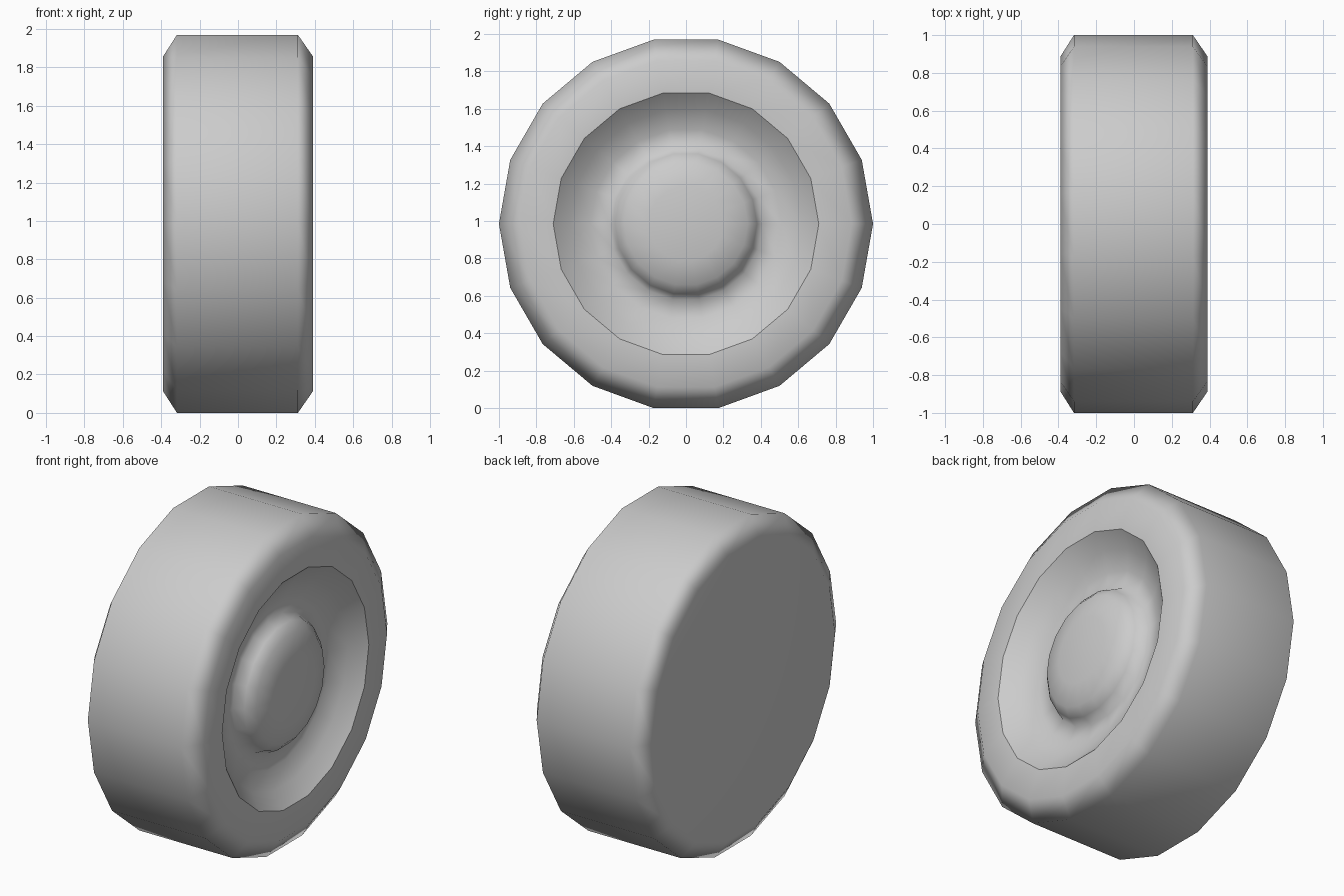
import bpy
import bmesh
from math import cos, sin, tau, pi

cube = bpy.data.objects.get("Cube")
if cube:
    bpy.data.objects.remove(cube, do_unlink=True)

SIDES = 18
CENTRE_Z = cos(pi / SIDES)  # wheel rests on a flat facet

grey = bpy.data.materials.new("plain_grey")
grey.use_nodes = True
colour = (0.6, 0.6, 0.6, 1)
grey.diffuse_color = colour
grey.node_tree.nodes["Principled BSDF"].inputs["Base Color"].default_value = colour


def lathe(name, profile):
    """Turn (x, radius) points around the wheel's axle."""
    bm = bmesh.new()
    rings = []
    for x, r in profile:
        if r == 0:
            rings.append([bm.verts.new((x, 0, 0))] * SIDES)
        else:
            angles = [tau * k / SIDES for k in range(SIDES)]
            rings.append([bm.verts.new((x, r * cos(a), r * sin(a))) for a in angles])
    for a, b in zip(rings, rings[1:]):
        for k in range(SIDES):
            n = (k + 1) % SIDES
            bm.faces.new(dict.fromkeys((a[k], a[n], b[n], b[k])))
    for face in bm.faces:
        face.smooth = True
    mesh = bpy.data.meshes.new(name)
    bm.to_mesh(mesh)
    bm.free()
    mesh.materials.append(grey)
    obj = bpy.data.objects.new(name, mesh)
    obj.location.z = CENTRE_Z
    bpy.context.collection.objects.link(obj)
    return obj


# Tyre: flat closed inner side, bevelled shoulders, open outer side
tyre = lathe("tyre", [(-0.39, 0), (-0.39, 0.886), (-0.318, 1),
                      (0.312, 1), (0.39, 0.886), (0.39, 0.71)])
tyre.modifiers.new("flat_side_shading", 'WEIGHTED_NORMAL')

# Hub: recessed dish with a rounded cap in the middle
lathe("hub", [(0.39, 0.71), (0.31, 0.62), (0.26, 0.51), (0.25, 0.41),
              (0.31, 0.38), (0.355, 0.33), (0.38, 0.2), (0.39, 0)])
